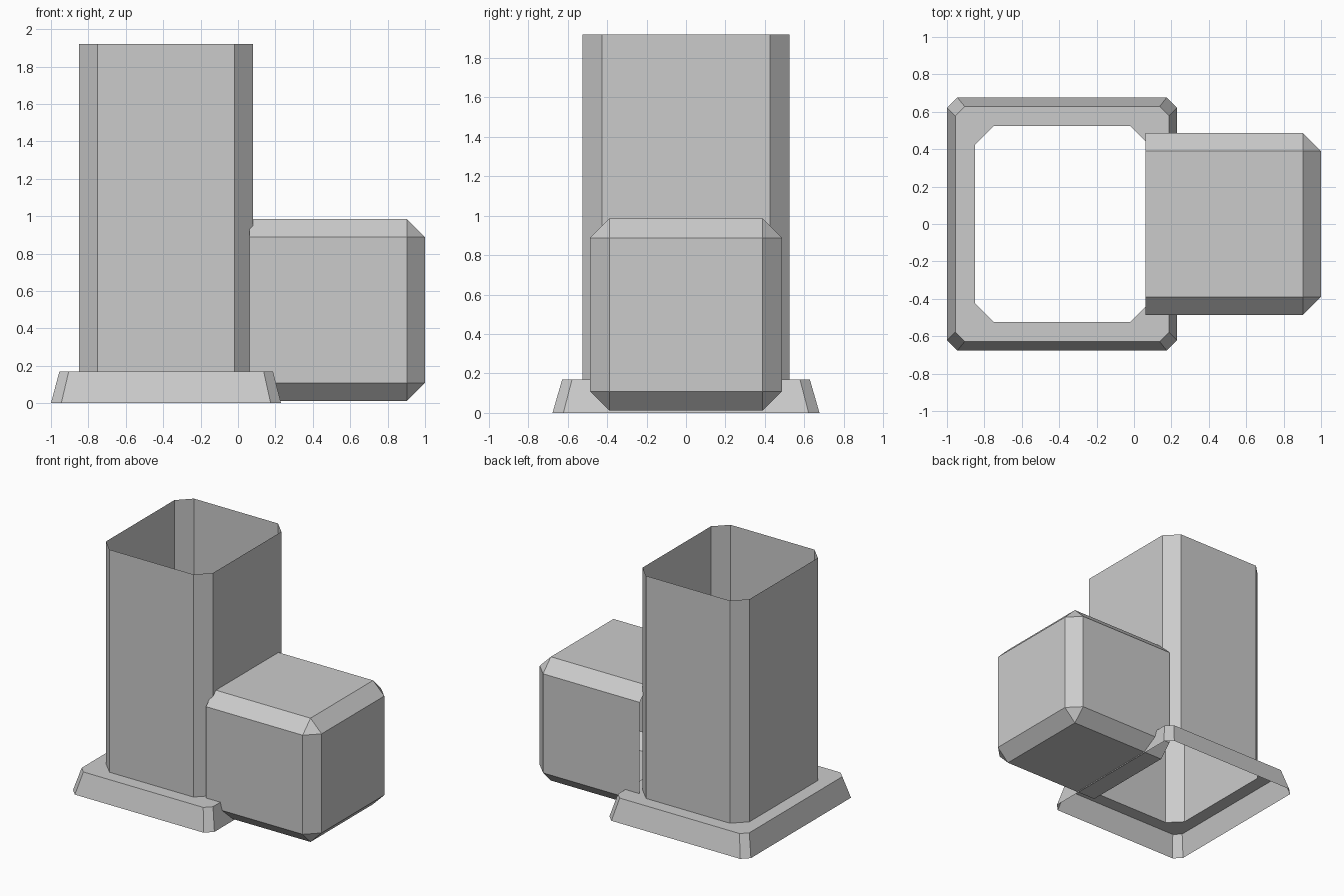
import bpy
import bmesh
from mathutils import Matrix

if "Cube" in bpy.data.objects:
    bpy.data.objects.remove(bpy.data.objects["Cube"])


def ring(x0, x1, half_y, cut, z):
    """Rectangle with cut corners, counter-clockwise."""
    h = half_y
    return [(x0 + cut, -h, z), (x1 - cut, -h, z), (x1, -h + cut, z), (x1, h - cut, z),
            (x1 - cut, h, z), (x0 + cut, h, z), (x0, h - cut, z), (x0, -h + cut, z)]


def finish(name, bm):
    mesh = bpy.data.meshes.new(name)
    bm.to_mesh(mesh)
    bm.free()
    obj = bpy.data.objects.new(name, mesh)
    bpy.context.collection.objects.link(obj)
    return obj


def loft(name, rings):
    """Open shell through successive rings."""
    bm = bmesh.new()
    loops = [[bm.verts.new(p) for p in r] for r in rings]
    for a, b in zip(loops, loops[1:]):
        n = len(a)
        for i in range(n):
            j = (i + 1) % n
            bm.faces.new((a[i], a[j], b[j], b[i]))
    return finish(name, bm)


# Tall shaft, open at both ends
tower = (-0.85, 0.08, 0.525, 0.1)
loft("tower_shaft", [ring(*tower, 0.17), ring(*tower, 1.92)])

# Sloping base skirt with a flat ledge running in to the shaft
loft("base_skirt", [ring(-1.0, 0.23, 0.677, 0.055, 0.0),
                    ring(-0.955, 0.187, 0.628, 0.05, 0.17),
                    ring(*tower, 0.17)])

# Side block, chamfered everywhere except its open end at the tower
X0, X1, HALF_Y, Z0, Z1 = 0.062, 1.0, 0.486, 0.012, 0.985
bm = bmesh.new()
bmesh.ops.create_cube(bm, size=1.0, matrix=Matrix.Translation(
    ((X0 + X1) / 2, 0, (Z0 + Z1) / 2)) @ Matrix.Diagonal((X1 - X0, 2 * HALF_Y, Z1 - Z0, 1)))
edges = [e for e in bm.edges if any(v.co.x > X0 + 0.01 for v in e.verts)]
bmesh.ops.bevel(bm, geom=edges, offset=0.097, offset_type='OFFSET', segments=1,
                affect='EDGES', profile=0.5)
end = [f for f in bm.faces if all(v.co.x < X0 + 0.01 for v in f.verts)]
bmesh.ops.delete(bm, geom=end, context='FACES')
finish("side_block", bm)
